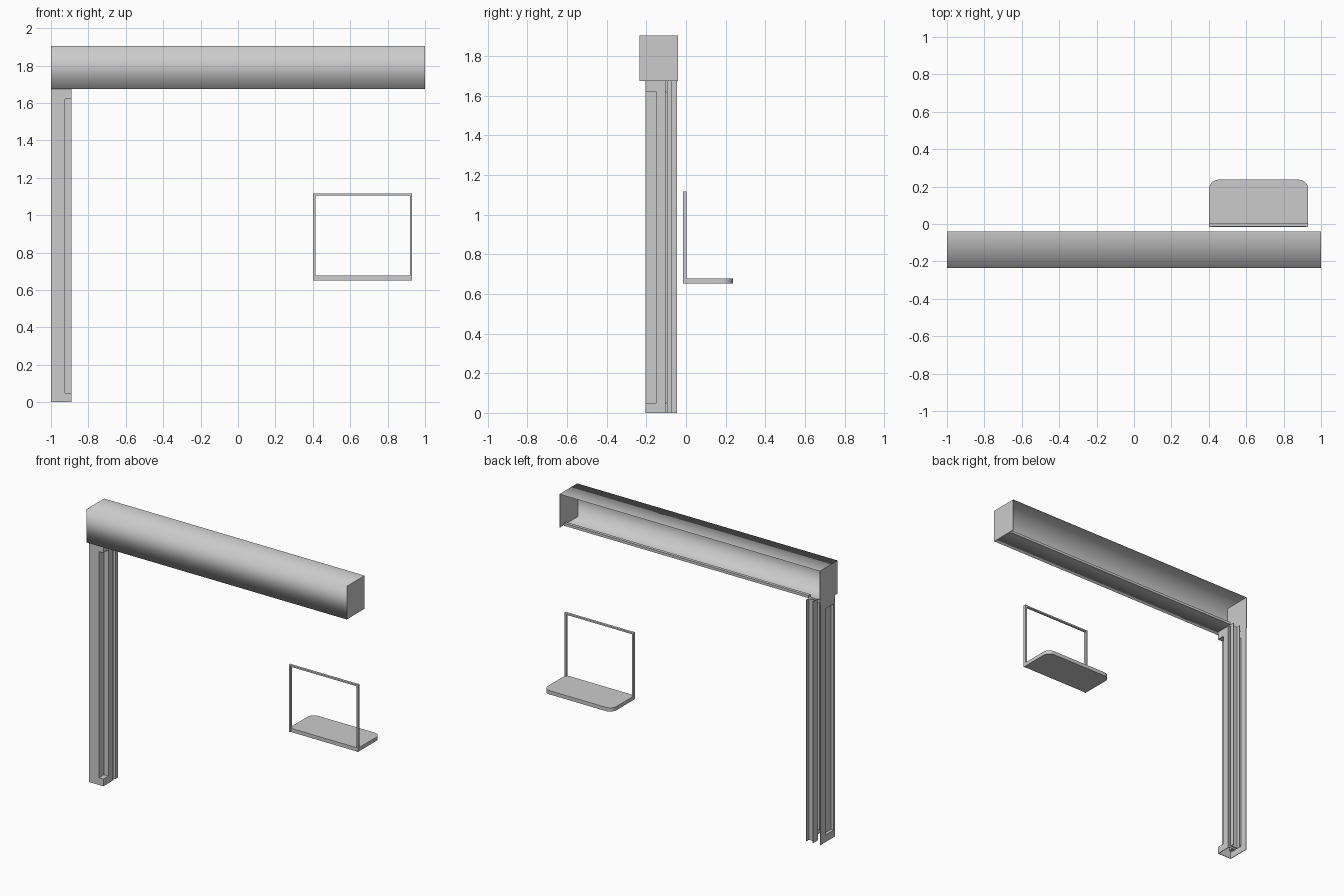
import bpy, bmesh
from math import radians, sin, cos

cube = bpy.data.objects.get("Cube")
if cube:
    bpy.data.objects.remove(cube, do_unlink=True)

grey = bpy.data.materials.new("light_grey")
grey.use_nodes = True
colour = (0.6, 0.6, 0.6, 1)
grey.diffuse_color = colour
grey.node_tree.nodes["Principled BSDF"].inputs["Base Color"].default_value = colour


def finish(name, bm, smooth=False):
    mesh = bpy.data.meshes.new(name)
    bm.to_mesh(mesh)
    bm.free()
    for p in mesh.polygons:
        p.use_smooth = smooth
    mesh.materials.append(grey)
    ob = bpy.data.objects.new(name, mesh)
    bpy.context.collection.objects.link(ob)
    return ob


def add_box(bm, x, y, z):
    verts = bmesh.ops.create_cube(bm, size=1)["verts"]
    for v in verts:
        v.co = [r[0] if c < 0 else r[1] for c, r in zip(v.co, (x, y, z))]


def boxes(name, *ranges):
    bm = bmesh.new()
    for x, y, z in ranges:
        add_box(bm, x, y, z)
    return finish(name, bm)


# Header cover: folded sheet, open at the back
TOP, BASE, FRONT, BACK = 1.905, 1.675, -0.235, -0.04
SLOT = (-0.097, -0.075)
path = [(BACK, TOP), (FRONT, TOP), (FRONT, BASE), (SLOT[0], BASE)]
bm = bmesh.new()
rows = [[bm.verts.new((x, y, z)) for y, z in path] for x in (-1, 1)]
for i in range(len(path) - 1):
    bm.faces.new((rows[0][i], rows[0][i + 1], rows[1][i + 1], rows[1][i]))
finish("header_cover", bm, smooth=True)

# Header end plates and the curtain bar in its slot
T = 0.004
for name, x in (("header_end_right", (-1, -1 + T)), ("header_end_left", (1 - T, 1))):
    boxes(name, (x, (FRONT, BACK), (BASE, TOP)))
boxes("curtain_bar", ((-0.89, 0.99), SLOT, (BASE, BASE + 0.018)))

# Column cladding: thin walls with a notch along the inner front edge
L, R, N = -1.0, -0.89, -0.925
F, M, B = -0.205, -0.15, -0.103
REAR = -0.045
full, low, mid, high = (0, BASE), (0, 0.05), (0.05, 1.62), (1.62, BASE)
boxes("column_front", ((L, N), (F, F + T), full),
      *[((N, R), (F, F + T), z) for z in (low, high)])
boxes("column_inner_side", ((R - T, R), (M, B), full),
      *[((R - T, R), (F, M), z) for z in (low, high)])
boxes("column_notch", ((N - T, N), (F, M), mid), ((N, R), (M, M + T), mid),
      *[((N, R), (F, M), z) for z in ((0.05 - T, 0.05), (1.62, 1.62 + T))])

# Outer column side with a long recessed panel
PF, PB, D = -0.19, -0.1, 0.02
boxes("column_outer_side", ((L, L + T), (F, PF), full), ((L, L + T), (PB, REAR), full),
      *[((L, L + T), (PF, PB), z) for z in (low, high)])
boxes("column_outer_recess", ((L + D, L + D + T), (PF, PB), mid),
      *[((L, L + D), y, mid) for y in ((PF - T, PF), (PB, PB + T))],
      *[((L, L + D), (PF, PB), z) for z in ((0.05 - T, 0.05), (1.62, 1.62 + T))])

# Curtain guide: slot plate, then a channel open to the rear
G = -0.945
boxes("curtain_guide",
      ((G, R), (SLOT[0], SLOT[0] + T), full),
      ((G, G + T), (SLOT[0], REAR), full),
      ((G, R), (SLOT[1], SLOT[1] + T), full),
      ((R - T, R), (SLOT[1], REAR), full))

# Shelf: slab with rounded rear corners
X0, X1, Y0, Y1, Z0, Z1, RAD = 0.402, 0.931, 0.0, 0.237, 0.652, 0.678, 0.05
outline = [(X0, Y0), (X1, Y0)]
for cx, start in ((X1 - RAD, 0), (X0 + RAD, 90)):
    for i in range(9):
        a = radians(start + i * 90 / 8)
        outline.append((cx + RAD * cos(a), Y1 - RAD + RAD * sin(a)))
bm = bmesh.new()
face = bm.faces.new([bm.verts.new((x, y, Z0)) for x, y in outline])
ext = bmesh.ops.extrude_face_region(bm, geom=[face])["geom"]
bmesh.ops.translate(bm, vec=(0, 0, Z1 - Z0),
                    verts=[e for e in ext if isinstance(e, bmesh.types.BMVert)])
bmesh.ops.recalc_face_normals(bm, faces=bm.faces)
shelf = finish("shelf", bm)
bpy.context.view_layer.objects.active = shelf
shelf.select_set(True)
bpy.ops.object.shade_smooth_by_angle(angle=radians(30))

# Upright frame in front of the shelf
W, FY, FZ = 0.012, (-0.015, 0.003), 1.117
boxes("frame_posts", *[((x, x + W), FY, (Z0, FZ)) for x in (X0, X1 - W)])
rail = boxes("frame_top_rail", ((X0, X1), FY, (FZ - W, FZ)))
bevel = rail.modifiers.new("soft_edge", "BEVEL")
bevel.width = 0.003
bevel.segments = 2
boxes("shelf_front_edge", ((X0 + W, X1 - W), (-0.012, 0.0), (Z0, Z1)))
